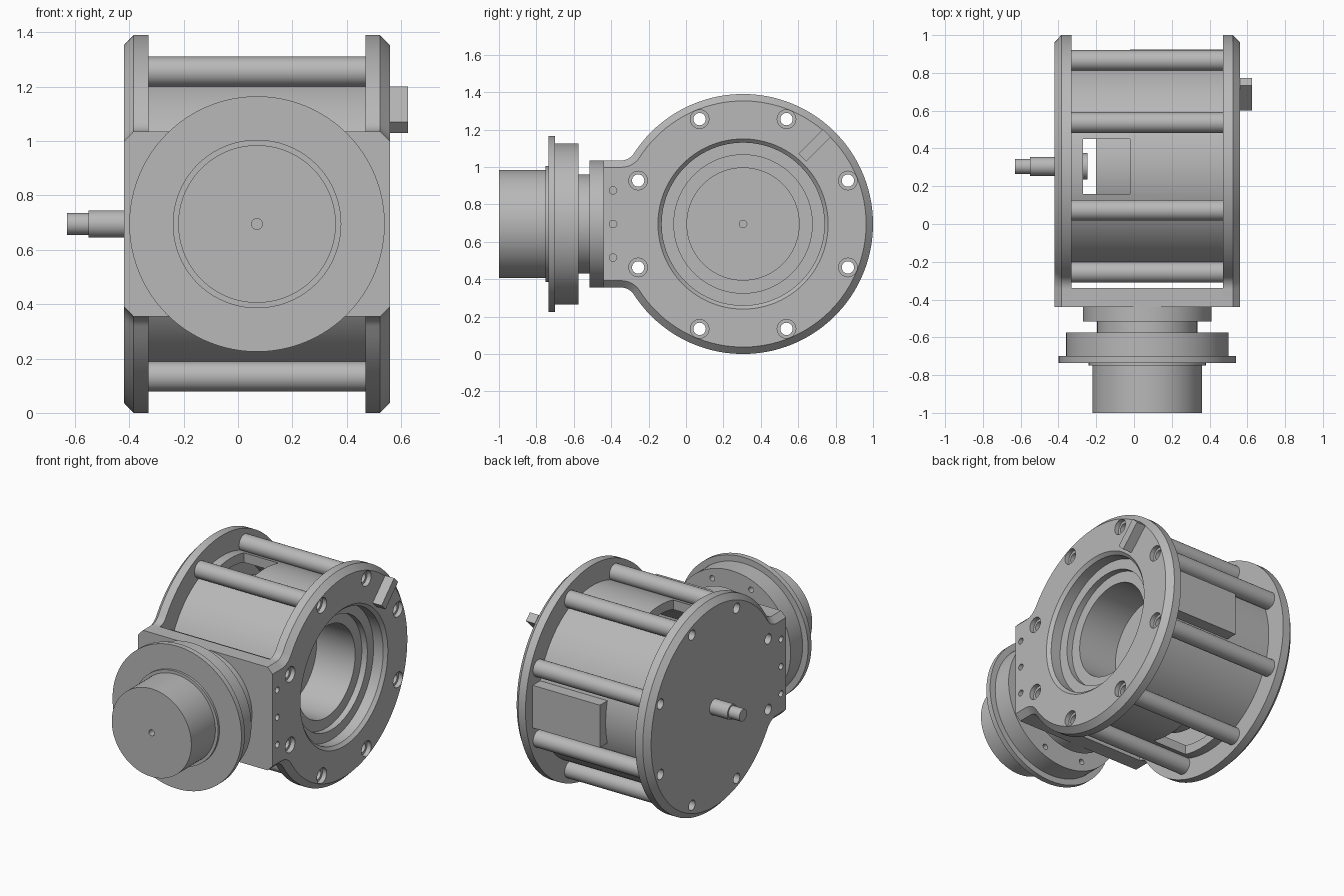
import bpy, bmesh
from math import sin, cos, pi, sqrt, atan2
from mathutils import Matrix, Vector

if "Cube" in bpy.data.objects:
    bpy.data.objects.remove(bpy.data.objects["Cube"])

metal = bpy.data.materials.new("machined grey")
metal.use_nodes = True
metal.diffuse_color = (0.48, 0.48, 0.48, 1)
metal.node_tree.nodes["Principled BSDF"].inputs["Base Color"].default_value = (0.48, 0.48, 0.48, 1)

CY, CZ = 0.305, 0.695      # main axis, running along x
IX = 0.07                  # input axis x, running along y
LEFT, RIGHT = (-0.33, -0.385, -0.42), (0.47, 0.523, 0.56)
parts = []


def finish(name, bm):
    bmesh.ops.remove_doubles(bm, verts=bm.verts, dist=1e-5)
    bmesh.ops.recalc_face_normals(bm, faces=bm.faces)
    mesh = bpy.data.meshes.new(name)
    bm.to_mesh(mesh)
    bm.free()
    mesh.materials.append(metal)
    ob = bpy.data.objects.new(name, mesh)
    bpy.context.collection.objects.link(ob)
    parts.append(ob)
    return ob


def box(name, lo, hi):
    lo, hi = Vector(lo), Vector(hi)
    bm = bmesh.new()
    bmesh.ops.create_cube(bm, size=1)
    bmesh.ops.scale(bm, vec=hi - lo, verts=bm.verts)
    bmesh.ops.translate(bm, vec=(lo + hi) / 2, verts=bm.verts)
    return finish(name, bm)


def add_lathe(bm, profile, axis="x", centre=(CY, CZ), closed=False, n=96):
    """Revolve (radius, position) pairs about an axis parallel to x or y."""
    rings = []
    for r, t in profile:
        ring = []
        for i in range(n):
            a, b = centre[0] + r * cos(2 * pi * i / n), centre[1] + r * sin(2 * pi * i / n)
            ring.append(bm.verts.new((t, a, b) if axis == "x" else (a, t, b)))
        rings.append(ring)
    if closed:
        rings.append(rings[0])
    for p, q in zip(rings, rings[1:]):
        for i in range(n):
            j = (i + 1) % n
            bm.faces.new((p[i], p[j], q[j], q[i]))


def lathe(name, profile, **options):
    bm = bmesh.new()
    add_lathe(bm, profile, **options)
    return finish(name, bm)


def rod(r, a, b):
    return [(0, a), (r, a), (r, b), (0, b)]


def cut(target, cutter):
    mod = target.modifiers.new("cut", "BOOLEAN")
    mod.operation, mod.solver, mod.object = "DIFFERENCE", "EXACT", cutter
    with bpy.context.temp_override(object=target, active_object=target):
        bpy.ops.object.modifier_apply(modifier=mod.name)


def discard(cutter):
    parts.remove(cutter)
    bpy.data.objects.remove(cutter)


def flange_outline(inset):
    """Disc with a square-ended neck toward the front, joined by fillets."""
    R, h, f = 0.695 - inset, 0.34 - inset, 0.08 + inset
    dy, dz = -sqrt((R + f) ** 2 - (h + f) ** 2), h + f
    join = atan2(dz, dy)
    half = [(R * cos(join * i / 48), R * sin(join * i / 48)) for i in range(49)]
    start = join - pi
    for i in range(1, 9):
        a = start + (-pi / 2 - start) * i / 8
        half.append((dy + f * cos(a), dz + f * sin(a)))
    half.append((-0.44 - CY, h))
    full = half + [(y, -z) for y, z in reversed(half[1:])]
    return [(CY + y, CZ + z) for y, z in full]


def flange(name, xs):
    bm = bmesh.new()
    rings = [[bm.verts.new((x, y, z)) for y, z in flange_outline(inset)]
             for x, inset in zip(xs, (0, 0, 0.037))]
    n = len(rings[0])
    for p, q in zip(rings, rings[1:]):
        for i in range(n):
            j = (i + 1) % n
            bm.faces.new((p[i], p[j], q[j], q[i]))
    bm.faces.new(rings[0])
    bm.faces.new(rings[-1])
    return finish(name, bm)


bolts = [(CY + 0.607 * cos(a), CZ + 0.607 * sin(a))
         for a in (pi / 8 + k * pi / 4 for k in range(8))]

# End flanges with bolt holes, dowel holes and the bearing opening
left_flange = flange("left_flange", LEFT)
right_flange = flange("right_flange", RIGHT)
bm = bmesh.new()
for c in bolts:
    add_lathe(bm, [(0, -1), (0.033, -1), (0.033, 0.53), (0.05, 0.53), (0.05, 1), (0, 1)],
              centre=c, n=24)
for z in (-0.18, 0, 0.18):
    for a, b in ((-0.6, -0.38), (0.52, 0.7)):
        add_lathe(bm, rod(0.02, a, b), centre=(-0.39, CZ + z), n=20)
holes = finish("hole_cutter", bm)
opening = lathe("opening_cutter", [(0, 0.3), (0.435, 0.3), (0.435, 0.54), (0.455, 0.56),
                                   (0.455, 0.7), (0, 0.7)])
cut(left_flange, holes)
cut(right_flange, holes)
cut(right_flange, opening)
discard(holes)
discard(opening)

# Front mounting block joining the flanges
box("front_block", (LEFT[0], -0.44, CZ - 0.34), (RIGHT[0], -0.34, CZ + 0.34))

# Barrel with top and bottom windows
barrel = lathe("barrel", [(0.56, LEFT[0]), (0.56, RIGHT[0]), (0.5, RIGHT[0]), (0.5, LEFT[0])],
               closed=True)
window = box("window_cutter", (-0.27, 0.16, -1), (-0.02, 0.45, 3))
cut(barrel, window)
discard(window)

# Hollow bolt ribs along the barrel
for k, c in enumerate(bolts):
    lathe(f"bolt_rib_{k + 1}", [(0.055, LEFT[0]), (0.055, RIGHT[0]), (0.033, RIGHT[0]),
                                (0.033, LEFT[0])], centre=c, closed=True, n=32)

# Raised pad on the rear of the barrel
box("rear_pad", (-0.02, 0.82, CZ - 0.14), (RIGHT[0], 0.925, CZ + 0.14))

# Output hub with stepped bore
lathe("output_hub", [(0, -0.2), (0.442, -0.2), (0.442, 0.47), (0.37, 0.47), (0.37, 0.43),
                     (0.3, 0.43), (0.3, 0.15), (0.02, 0.15), (0.02, 0.05), (0, 0.05)])

# Stepped sensor shaft on the left
lathe("side_shaft", [(0, -0.63), (0.04, -0.63), (0.04, -0.55), (0.05, -0.55), (0.05, -0.42),
                     (0, -0.42)], n=48)
lathe("shaft_boss", rod(0.07, -0.33, -0.245), n=48)

# Locating key on the right flange
key = box("locating_key", (-0.0325, -0.0925, -0.029), (0.0325, 0.0925, 0.029))
key.data.transform(Matrix.Translation((0.5925, 0.688, 1.115)) @ Matrix.Rotation(pi / 4, 4, "X"))

# Input adapter and motor stub in front
adapter = lathe("input_adapter", [
    (0, -0.44), (0.34, -0.44), (0.34, -0.515), (0.265, -0.515), (0.265, -0.575), (0.43, -0.575),
    (0.43, -0.7), (0.47, -0.7), (0.47, -0.735), (0.31, -0.735), (0.31, -0.75), (0.29, -0.75),
    (0.29, -1), (0.02, -1), (0.02, -0.95), (0, -0.95)], axis="y", centre=(IX, CZ))
bm = bmesh.new()
for k in range(8):
    a = pi / 8 + k * pi / 4
    add_lathe(bm, rod(0.018, -0.65, -0.55), axis="y",
              centre=(IX + 0.37 * cos(a), CZ + 0.37 * sin(a)), n=20)
screws = finish("screw_cutter", bm)
cut(adapter, screws)
discard(screws)

# Smooth round faces, keep machined edges crisp
bpy.ops.object.select_all(action="DESELECT")
for ob in parts:
    ob.select_set(True)
bpy.context.view_layer.objects.active = parts[0]
bpy.ops.object.shade_smooth_by_angle(angle=pi / 6)
